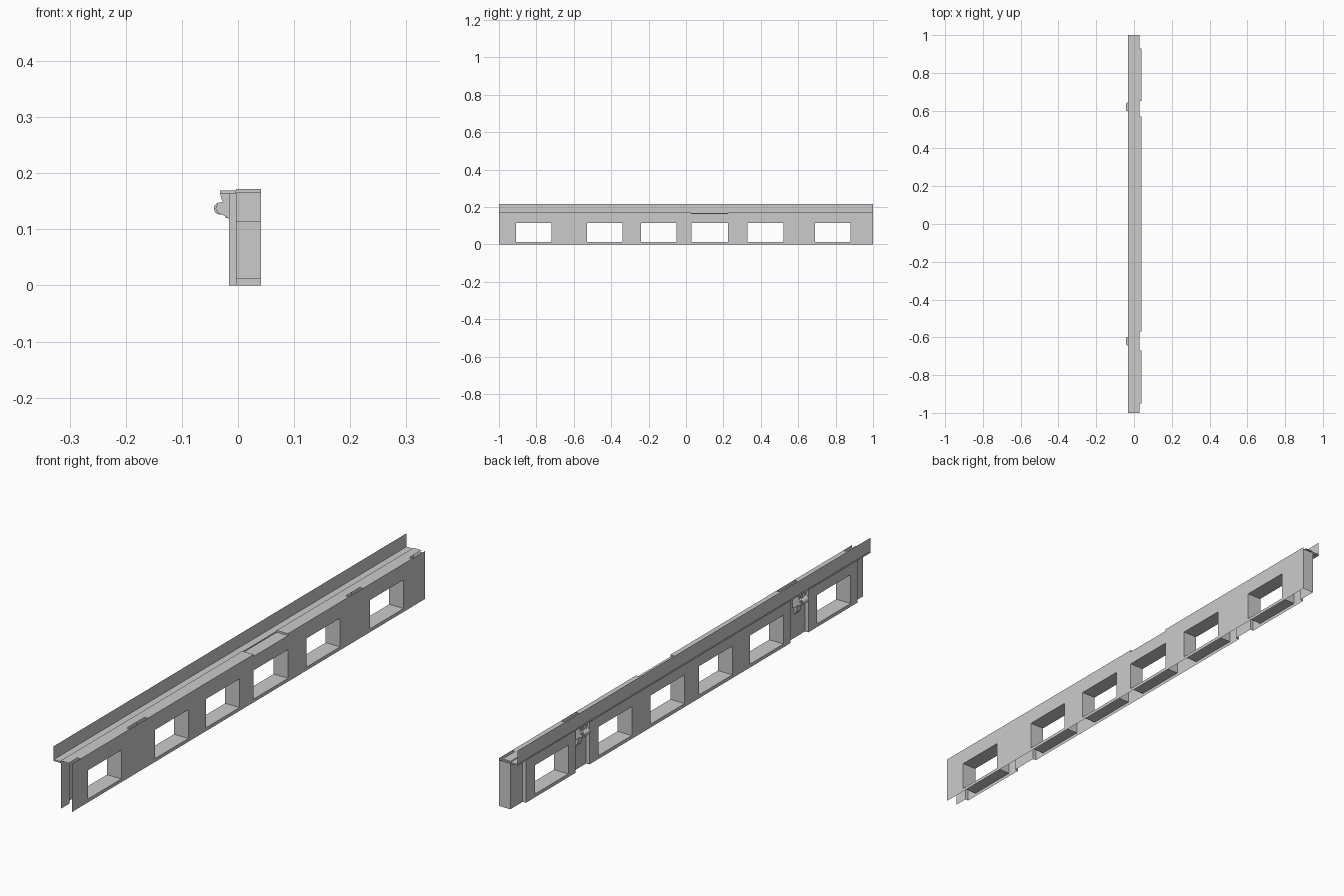
import bpy, bmesh, math
from mathutils import Vector, Matrix

if "Cube" in bpy.data.objects:
    bpy.data.objects.remove(bpy.data.objects["Cube"])

FRONT, BACK, PILLAR, SLOT = 0.041, -0.016, -0.003, 0.028
TOP, RAISED, LIP = 0.165, 0.172, 0.217
WZ0, WZ1 = 0.012, 0.115
WINDOWS = [(-0.91, -0.72), (-0.53, -0.34), (-0.24, -0.05),
           (0.03, 0.225), (0.33, 0.52), (0.69, 0.88)]
PANELS = [(-0.95, -0.67), (-0.57, 0.57), (0.65, 0.93)]
DIP = (0.03, 0.225)


def make(name, quads):
    """Object from a list of quads, welded together."""
    bm = bmesh.new()
    for q in quads:
        bm.faces.new([bm.verts.new(v) for v in q])
    bmesh.ops.remove_doubles(bm, verts=bm.verts, dist=1e-5)
    me = bpy.data.meshes.new(name)
    bm.to_mesh(me)
    bm.free()
    ob = bpy.data.objects.new(name, me)
    bpy.context.collection.objects.link(ob)
    return ob


def x_quad(x, y0, y1, z0, z1, s=1):
    q = [(x, y0, z0), (x, y1, z0), (x, y1, z1), (x, y0, z1)]
    return q if s > 0 else q[::-1]


def y_quad(y, x0, x1, z0, z1, s=1):
    q = [(x0, y, z0), (x0, y, z1), (x1, y, z1), (x1, y, z0)]
    return q if s > 0 else q[::-1]


def z_quad(z, x0, x1, y0, y1, s=1):
    q = [(x0, y0, z), (x1, y0, z), (x1, y1, z), (x0, y1, z)]
    return q if s > 0 else q[::-1]


def windowed(x, y0, y1, s):
    """Upright sheet with window openings."""
    wins = [w for w in WINDOWS if w[0] >= y0 and w[1] <= y1]
    ys = [y0] + [y for w in wins for y in w] + [y1]
    quads = []
    for i, (a, b) in enumerate(zip(ys, ys[1:])):
        for j, (c, d) in enumerate([(0, WZ0), (WZ0, WZ1), (WZ1, TOP)]):
            if not (i % 2 and j == 1):
                quads.append(x_quad(x, a, b, c, d, s))
    return quads


def prism(name, profile, y0, y1):
    """Closed solid: x,z profile extruded along y."""
    bm = bmesh.new()
    f = bm.faces.new([bm.verts.new((x, y0, z)) for x, z in profile])
    r = bmesh.ops.extrude_face_region(bm, geom=[f])
    vs = [v for v in r["geom"] if isinstance(v, bmesh.types.BMVert)]
    bmesh.ops.translate(bm, verts=vs, vec=(0, y1 - y0, 0))
    bmesh.ops.recalc_face_normals(bm, faces=bm.faces)
    me = bpy.data.meshes.new(name)
    bm.to_mesh(me)
    bm.free()
    ob = bpy.data.objects.new(name, me)
    bpy.context.collection.objects.link(ob)
    return ob


def box(name, x0, x1, y0, y1, z0, z1):
    return prism(name, [(x0, z0), (x1, z0), (x1, z1), (x0, z1)], y0, y1)


# Front wall, with a low stretch in its upper edge
front = windowed(FRONT, -1, 1, 1)
front += [x_quad(FRONT, -1, DIP[0], TOP, RAISED), x_quad(FRONT, DIP[1], 1, TOP, RAISED)]
make("front_wall", front)

# Back wall: proud panels, recessed pillars, step faces and closed end
back, last = [], -1
for a, b in PANELS:
    back.append(x_quad(PILLAR, last, a, 0, TOP, -1))
    back += windowed(BACK, a, b, -1)
    back += [y_quad(a, BACK, PILLAR, 0, TOP, -1), y_quad(b, BACK, PILLAR, 0, TOP)]
    last = b
back += [x_quad(PILLAR, last, 1, 0, TOP, -1), y_quad(1, PILLAR, FRONT, 0, TOP)]
make("back_wall", back)

# Window tunnels through both walls
tunnels = []
for a, b in WINDOWS:
    tunnels += [y_quad(a, BACK, FRONT, WZ0, WZ1), y_quad(b, BACK, FRONT, WZ0, WZ1, -1),
                z_quad(WZ0, BACK, FRONT, a, b), z_quad(WZ1, BACK, FRONT, a, b, -1)]
make("window_reveals", tunnels)

# Top deck, slotted along the front wall over the pillars
cuts = sorted([-1, 1, *DIP] + [y for p in PANELS for y in p])
deck = []
for a, b in zip(cuts, cuts[1:]):
    m = (a + b) / 2
    xf = FRONT if any(p[0] < m < p[1] for p in PANELS) else SLOT
    deck.append(z_quad(TOP if DIP[0] < m < DIP[1] else RAISED, -0.004, xf, a, b))
deck += [y_quad(DIP[0], -0.004, FRONT, TOP, RAISED), y_quad(DIP[1], -0.004, FRONT, TOP, RAISED, -1)]
make("top_deck", deck)

# Rear ledge and upright lip
box("rear_ledge", -0.032, -0.004, -1, 1, 0.164, 0.169)
make("upright_lip", [x_quad(-0.031, -1, 1, 0.166, LIP)])

# Two latches on the pillars: ears, knuckle, pin and tapered foot
ARM = [(PILLAR, 0.164), (-0.032, 0.164), (-0.030, 0.156), (-0.027, 0.149),
       (-0.036, 0.147), (-0.040, 0.137), (-0.036, 0.129), (-0.028, 0.126),
       (-0.020, 0.122), (-0.014, 0.116), (PILLAR, 0.112)]
for i, c in enumerate((-0.62, 0.62)):
    for j, s in enumerate((-1, 1)):
        ys = sorted((c + s * 0.010, c + s * 0.021))
        prism(f"latch_ear_{i}_{j}", ARM, *ys)
    box(f"latch_plate_{i}", -0.022, PILLAR, c - 0.012, c + 0.012, 0.12, 0.164)
    prism(f"latch_foot_{i}", [(PILLAR, 0.118), (-0.016, 0.118), (-0.012, 0.095), (PILLAR, 0.085)],
          c - 0.012, c + 0.012)
    for part, r, h in (("knuckle", 0.0105, 0.034), ("pin", 0.005, 0.046)):
        bpy.ops.mesh.primitive_cylinder_add(vertices=16, radius=r, depth=h,
                                            location=(-0.0325, c, 0.137),
                                            rotation=(math.pi / 2, 0, 0))
        bpy.context.object.name = f"latch_{part}_{i}"
        bpy.ops.object.shade_smooth_by_angle()
